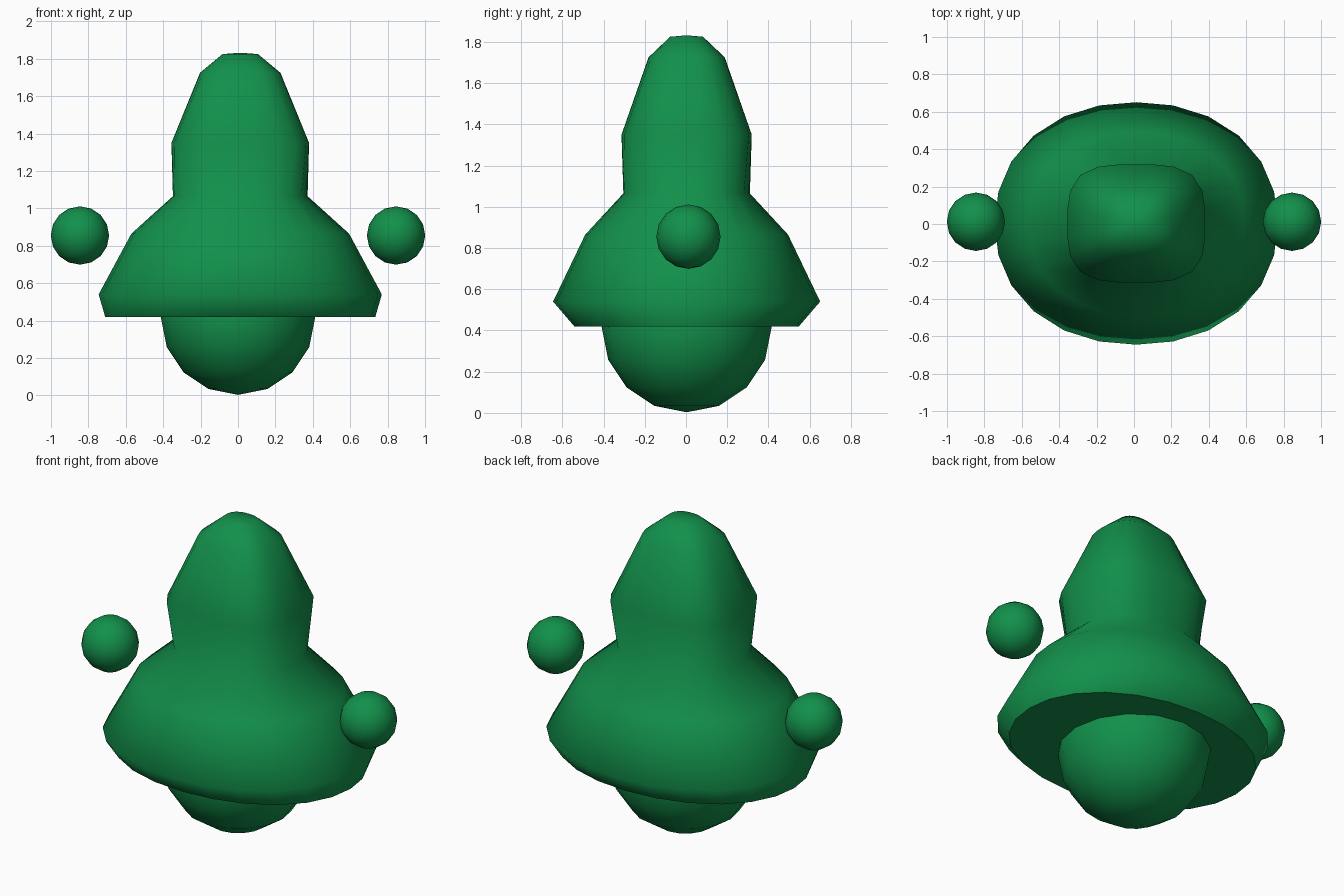
import bpy, bmesh
from math import cos, sin, tau

if "Cube" in bpy.data.objects:
    bpy.data.objects.remove(bpy.data.objects["Cube"])

green = bpy.data.materials.new("green")
green.diffuse_color = (0.006, 0.28, 0.07, 1)
green.use_nodes = True
green.node_tree.nodes["Principled BSDF"].inputs["Base Color"].default_value = green.diffuse_color
SIDES = 24


def finish(name, bm):
    bmesh.ops.recalc_face_normals(bm, faces=bm.faces)
    mesh = bpy.data.meshes.new(name)
    bm.to_mesh(mesh)
    bm.free()
    mesh.materials.append(green)
    obj = bpy.data.objects.new(name, mesh)
    bpy.context.collection.objects.link(obj)
    return obj


def ball(name, centre, radius):
    bm = bmesh.new()
    bmesh.ops.create_uvsphere(bm, u_segments=16, v_segments=8, radius=radius)
    for f in bm.faces:
        f.smooth = True
    obj = finish(name, bm)
    obj.location = centre
    return obj


def ring(bm, z, rx, ry, n):
    # rounded outline: n = 2 is an ellipse, higher is squarer
    verts = []
    for i in range(SIDES):
        c, s = cos(tau * i / SIDES), sin(tau * i / SIDES)
        r = (abs(c) ** n + abs(s) ** n) ** (-1 / n)
        verts.append(bm.verts.new((0.012 + rx * r * c, 0.003 + ry * r * s, z)))
    return verts


# robe flaring out at the hem, running up into the rounded square hood
sections = [
    (0.42, 0.722, 0.545, 2.1),
    (0.54, 0.757, 0.648, 2.15),
    (0.865, 0.582, 0.492, 2.15),
    (1.065, 0.36, 0.307, 2.4),
    (1.35, 0.368, 0.316, 3.4),
    (1.725, 0.215, 0.185, 2.7),
    (1.825, 0.095, 0.08, 2.5),
]
bm = bmesh.new()
rings = [ring(bm, *s) for s in sections]
for low, high in zip(rings, rings[1:]):
    for i in range(SIDES):
        j = (i + 1) % SIDES
        bm.faces.new((low[i], low[j], high[j], high[i])).smooth = True
tip = bm.verts.new((0.012, 0.003, 1.832))
for i in range(SIDES):
    bm.faces.new((rings[-1][i], rings[-1][(i + 1) % SIDES], tip)).smooth = True
bm.faces.new(rings[0][::-1])  # flat underside
finish("robe_and_hood", bm)

# round base under the robe
ball("base_ball", (0, 0.003, 0.415), 0.412)

# floating hands
for side, name in ((-1, "left_hand"), (1, "right_hand")):
    ball(name, (side * 0.845, 0.012, 0.855), 0.156)
